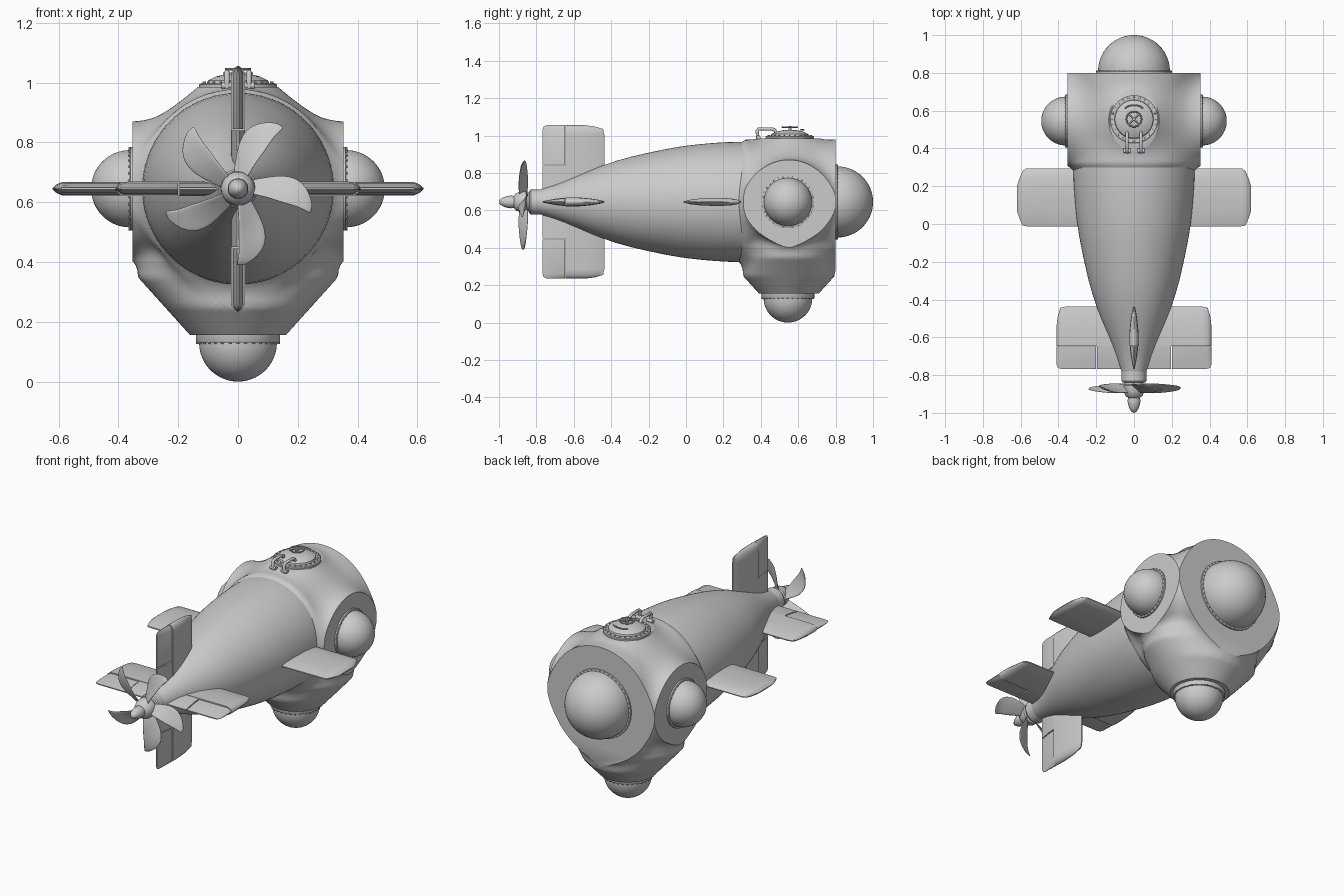
import bpy, bmesh, math
from math import sin, cos, pi, radians, hypot
from mathutils import Vector, Matrix

if "Cube" in bpy.data.objects:
    bpy.data.objects.remove(bpy.data.objects["Cube"])

AXIS_Z = 0.645


def finish(name, bm):
    bmesh.ops.recalc_face_normals(bm, faces=bm.faces)
    me = bpy.data.meshes.new(name)
    bm.to_mesh(me)
    bm.free()
    ob = bpy.data.objects.new(name, me)
    bpy.context.collection.objects.link(ob)
    return ob


def frame(loc, axis):
    return Matrix.Translation(loc) @ Vector(axis).to_track_quat('Z', 'Y').to_matrix().to_4x4()


def lathe(name, profile, mat, steps=64, closed=False):
    bm = bmesh.new()
    vs = [bm.verts.new((r, 0, h)) for r, h in profile]
    es = [bm.edges.new(p) for p in zip(vs, vs[1:])]
    if closed:
        es.append(bm.edges.new((vs[-1], vs[0])))
    bmesh.ops.spin(bm, geom=vs + es, axis=(0, 0, 1), cent=(0, 0, 0), angle=2 * pi, steps=steps)
    bmesh.ops.remove_doubles(bm, verts=bm.verts, dist=1e-5)
    bm.transform(mat)
    return finish(name, bm)


def ring(name, R, r, mat):
    pts = [(R + r * cos(a * pi / 4), r * sin(a * pi / 4)) for a in range(8)]
    return lathe(name, pts, mat, 40, True)


def bolts(name, R, h, n, size, mat):
    bm = bmesh.new()
    for i in range(n):
        a = 2 * pi * i / n
        bmesh.ops.create_cone(bm, cap_ends=True, segments=8, radius1=size, radius2=size * .8,
                              depth=size * 1.5,
                              matrix=mat @ Matrix.Translation((R * cos(a), R * sin(a), h)))
    return finish(name, bm)


def tube(name, pts, r):
    cu = bpy.data.curves.new(name, 'CURVE')
    cu.dimensions = '3D'
    cu.bevel_depth = r
    cu.bevel_resolution = 2
    cu.use_fill_caps = True
    sp = cu.splines.new('POLY')
    sp.points.add(len(pts) - 1)
    for p, q in zip(sp.points, pts):
        p.co = (*q, 1)
    ob = bpy.data.objects.new(name, cu)
    bpy.context.collection.objects.link(ob)


# tapered hull
hull = lathe("hull", [(.065, -.785), (.09, -.7), (.132, -.6), (.2, -.44), (.243, -.3), (.285, -.1),
                      (.302, 0), (.317, .15), (.325, .3), (.31, .45)],
             frame((0, 0, AXIS_Z), (0, 1, 0)))
hull.modifiers.new("smooth", 'SUBSURF').levels = 1


# cabin: blended tubes, found by ray search from the centre, then cut flat
def smin(a, b, k=.09):
    h = max(k - abs(a - b), 0) / k
    return min(a, b) - h * h * k / 4


def cabin_field(p):
    x, y, z = p.x, p.y - .55, p.z - AXIS_Z
    f = hypot(x, z) - (.333 - .6 * max(0, .32 - p.y))
    f = smin(f, hypot(y, z) - .225)
    if z < 0:
        grow = max(.16 + .9 * (p.z - .155), .05)
        fade = .5 * max(0, p.z - .4)
        rx, ry = min(grow, .335) - fade, min(grow, .245) - fade
        f = smin(f, (hypot(x / rx, y / ry) - 1) * min(rx, ry), .06)
    else:
        f = smin(f, hypot(x, y) - min(max(.12 + .8 * (.985 - p.z), .05), .25))
    return f


bm = bmesh.new()
bmesh.ops.create_icosphere(bm, subdivisions=6, radius=1)
centre = Vector((0, .55, .63))
for v in bm.verts:
    d = v.co.normalized()
    lo = .2
    while lo < .68 and cabin_field(centre + d * (lo + .02)) < 0:
        lo += .02
    hi = lo + .02
    for _ in range(10):
        m = (lo + hi) / 2
        if cabin_field(centre + d * m) < 0:
            lo = m
        else:
            hi = m
    v.co = centre + d * lo
for co, no in [((0, .8, 0), (0, 1, 0)), ((.352, 0, 0), (1, 0, 0)), ((-.352, 0, 0), (-1, 0, 0)),
               ((0, 0, .155), (0, 0, -1)), ((0, 0, .985), (0, 0, 1))]:
    cut = bmesh.ops.bisect_plane(bm, geom=bm.verts[:] + bm.edges[:] + bm.faces[:], dist=1e-5,
                                 plane_co=co, plane_no=no, clear_outer=True)['geom_cut']
    bmesh.ops.edgeloop_fill(bm, edges=[e for e in cut if isinstance(e, bmesh.types.BMEdge)])
finish("cabin", bm)


# domed windows with bolted flanges
def porthole(name, loc, axis, R, rise, n):
    mat = frame(loc, axis)
    lathe(name + "_flange", [(0, -.02), (R + .011, -.02), (R + .011, rise * .8), (R + .008, rise),
                             (R - .01, rise)], mat)
    lathe(name + "_dome", [(R * cos(a * pi / 32), rise + R * sin(a * pi / 32)) for a in range(17)], mat)
    bolts(name + "_bolts", R + .006, rise, n, .005, mat)


porthole("front_window", (0, .8, AXIS_Z), (0, 1, 0), .19, .01, 44)
porthole("right_window", (.352, .545, AXIS_Z), (1, 0, 0), .129, .01, 32)
porthole("left_window", (-.352, .545, AXIS_Z), (-1, 0, 0), .129, .01, 32)
porthole("bottom_window", (0, .545, .155), (0, 0, -1), .13, .025, 32)

# top hatch, wheel and hinges
up = frame((0, .555, .985), (0, 0, 1))
lathe("hatch", [(.13, -.02), (.13, .008), (.125, .012), (.103, .012), (.1, .022), (.075, .035),
                (.04, .043), (0, .045)], up)
bolts("hatch_bolts", .115, .014, 24, .005, up)
ring("hatch_wheel", .04, .004, up @ Matrix.Translation((0, 0, .06)))
tube("wheel_shaft", [(0, .555, 1.02), (0, .555, 1.05)], .008)
for i in range(2):
    a = pi / 4 + i * pi / 2
    c, s = .04 * cos(a), .04 * sin(a)
    tube("wheel_spoke", [(-c, .555 - s, 1.045), (c, .555 + s, 1.045)], .004)
tube("hatch_grip", [(.075 * cos(a), .555 + .075 * sin(a), 1.03)
                    for a in [radians(50 + 10 * i) for i in range(9)]], .004)
for s in (-1, 1):
    x = .037 * s
    tube("hatch_hinge", [(x, .385, .975), (x, .38, 1.025), (x, .388, 1.035), (x, .46, 1.035),
                         (x, .475, 1.028), (x, .49, 1.0)], .009)
    tube("hinge_pin", [(x - .018, .387, .99), (x + .018, .387, .99)], .012)


# fins: lens sections (position, thickness factor) lofted along the span
def fin(name, stations, section, angle):
    bm = bmesh.new()
    rings = []
    for s, y0, y1, t in stations:
        up_side = [(s, y0 + (y1 - y0) * u, t * k) for u, k in section]
        low_side = [(x, y, -z) for x, y, z in reversed(up_side)]
        rings.append([bm.verts.new(p) for p in up_side + low_side])
    n = len(rings[0])
    for a, b in zip(rings, rings[1:]):
        for i in range(n):
            bm.faces.new((a[i], a[(i + 1) % n], b[(i + 1) % n], b[i]))
    bm.faces.new(rings[0])
    bm.faces.new(rings[-1])
    bm.transform(Matrix.Translation((0, 0, AXIS_Z)) @ Matrix.Rotation(angle, 4, 'Y'))
    finish(name, bm)


LENS = [(0, .15), (.12, .55), (.3, .85), (.6, 1), (.82, .85), (.95, .5), (1, .12)]
FRONT = [(0, 1), (.35, 1), (.65, .75), (.9, .4), (1, .12)]
REAR = [(0, .15), (.3, .5), (.65, .85), (1, 1)]
for angle in (0, pi):
    fin("side_fin", [(.25, -.015, .295, .022), (.57, -.012, .295, .022), (.59, -.008, .28, .022),
                     (.607, .03, .24, .014), (.62, .07, .2, .003)], LENS, angle)
for i in range(4):
    a = i * pi / 2
    fin("tail_fin", [(.05, -.645, -.437, .024), (.36, -.645, -.437, .024), (.39, -.645, -.443, .022),
                     (.404, -.645, -.49, .012), (.41, -.645, -.54, .003)], FRONT, a)
    fin("tail_fin_root", [(.03, -.767, -.645, .022), (.195, -.767, -.645, .022)], REAR, a)
    fin("rudder", [(.2, -.767, -.648, .019), (.385, -.767, -.648, .019), (.402, -.762, -.648, .01),
                   (.41, -.745, -.648, .003)], REAR, a)

# propeller hub and spinner
lathe("propeller_hub", [(0, .75), (.066, .75), (.066, .83), (.06, .838), (.05, .84), (.05, .85),
                        (.058, .855), (.056, .885), (.045, .91), (.032, .92), (.034, .935),
                        (.032, .955), (.024, .978), (.012, .995), (0, 1.0)],
      frame((0, 0, AXIS_Z), (0, -1, 0)), 40)

# propeller blades: radius, sweep, half width, half pitch
BLADE = [(.045, 0, .025, .022), (.1, -5, .034, .026), (.15, -8, .047, .024), (.2, -11, .049, .018),
         (.235, -17, .037, .012), (.256, -24, .014, .004)]
for i in range(5):
    bm = bmesh.new()
    rows = []
    for r, sweep, w, p in BLADE:
        row = []
        for k in (-1, -.5, 0, .5, 1):
            a = radians(80 + 72 * i + sweep) + k * w / r
            row.append(bm.verts.new((r * cos(a), -.87 + p * k, AXIS_Z + r * sin(a))))
        rows.append(row)
    for a, b in zip(rows, rows[1:]):
        for k in range(4):
            bm.faces.new((a[k], a[k + 1], b[k + 1], b[k]))
    ob = finish("propeller_blade", bm)
    sol = ob.modifiers.new("thickness", 'SOLIDIFY')
    sol.thickness, sol.offset = .007, 0
    ob.modifiers.new("smooth", 'SUBSURF').levels = 2

# smooth shading with sharp edges kept
bpy.ops.object.select_all(action='DESELECT')
for ob in bpy.context.scene.objects:
    if ob.type == 'MESH':
        ob.select_set(True)
        bpy.context.view_layer.objects.active = ob
bpy.ops.object.shade_smooth_by_angle(angle=radians(35))
